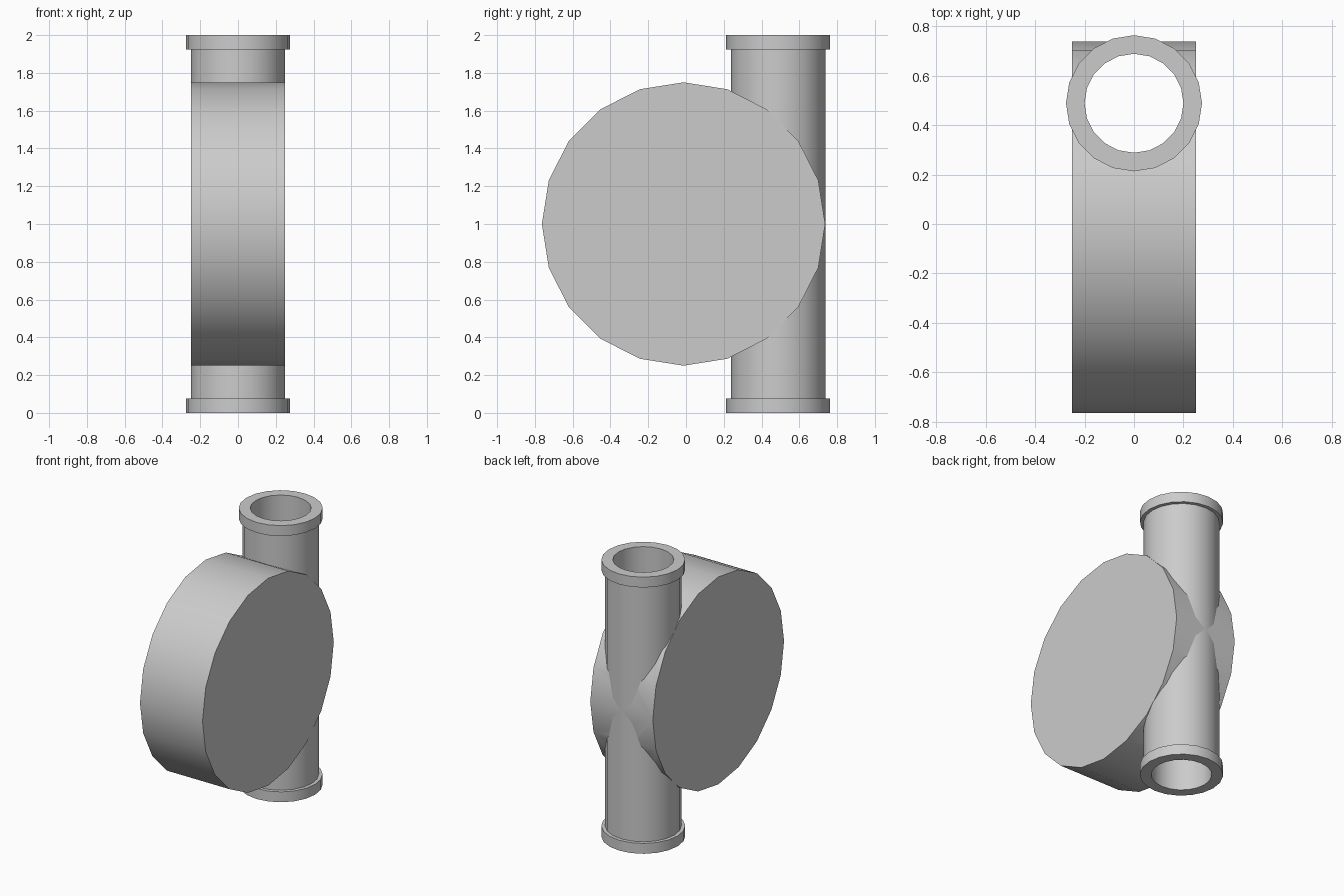
import bpy, bmesh
from math import cos, sin, tau

if "Cube" in bpy.data.objects:
    bpy.data.objects.remove(bpy.data.objects["Cube"])

SIDES = 20
PIPE_Y = 0.488
DRUM_Y = -0.013


def lathe(name, profile, y):
    """Revolve a closed (radius, z) profile about a vertical axis at y."""
    bm = bmesh.new()
    rings = [[bm.verts.new((r * cos(tau * i / SIDES), y + r * sin(tau * i / SIDES), z))
              for r, z in profile] for i in range(SIDES)]
    n = len(profile)
    for i in range(SIDES):
        a, b = rings[i], rings[(i + 1) % SIDES]
        for j in range(n):
            k = (j + 1) % n
            bm.faces.new((a[j], b[j], b[k], a[k]))
    bmesh.ops.recalc_face_normals(bm, faces=bm.faces)
    return finish(name, bm)


def cylinder(name, radius, start, end, axis):
    """Capped cylinder along x or z; start and end are the centres of its caps."""
    bm = bmesh.new()
    caps = []
    for c in (start, end):
        ring = []
        for i in range(SIDES):
            u, v = radius * cos(tau * i / SIDES), radius * sin(tau * i / SIDES)
            off = (0, u, v) if axis == 'x' else (u, v, 0)
            ring.append(bm.verts.new([p + q for p, q in zip(c, off)]))
        bm.faces.new(ring)
        caps.append(ring)
    for i in range(SIDES):
        k = (i + 1) % SIDES
        bm.faces.new((caps[0][i], caps[0][k], caps[1][k], caps[1][i]))
    bmesh.ops.recalc_face_normals(bm, faces=bm.faces)
    return finish(name, bm)


def finish(name, bm):
    mesh = bpy.data.meshes.new(name)
    bm.to_mesh(mesh)
    bm.free()
    ob = bpy.data.objects.new(name, mesh)
    bpy.context.collection.objects.link(ob)
    return ob


def activate(ob):
    bpy.ops.object.select_all(action='DESELECT')
    ob.select_set(True)
    bpy.context.view_layer.objects.active = ob


# Vertical open pipe with a flange at each end
pipe = lathe("flanged_pipe", [
    (0.2, 0), (0.275, 0), (0.275, 0.075), (0.25, 0.075),
    (0.25, 1.925), (0.275, 1.925), (0.275, 2), (0.2, 2)], PIPE_Y)

# Sideways drum housing, bored out within the pipe wall
drum = cylinder("drum_housing", 0.75, (-0.25, DRUM_Y, 1), (0.25, DRUM_Y, 1), 'x')
cutter = cylinder("bore_cutter", 0.225, (0, PIPE_Y, -0.1), (0, PIPE_Y, 2.1), 'z')
cutter.hide_render = True
bore = drum.modifiers.new("bore", 'BOOLEAN')
bore.operation = 'DIFFERENCE'
bore.solver = 'EXACT'
bore.object = cutter
activate(drum)
bpy.ops.object.modifier_apply(modifier=bore.name)
bpy.data.objects.remove(cutter, do_unlink=True)

# Smooth round walls, sharp rims
for part in (pipe, drum):
    activate(part)
    bpy.ops.object.shade_smooth_by_angle()
